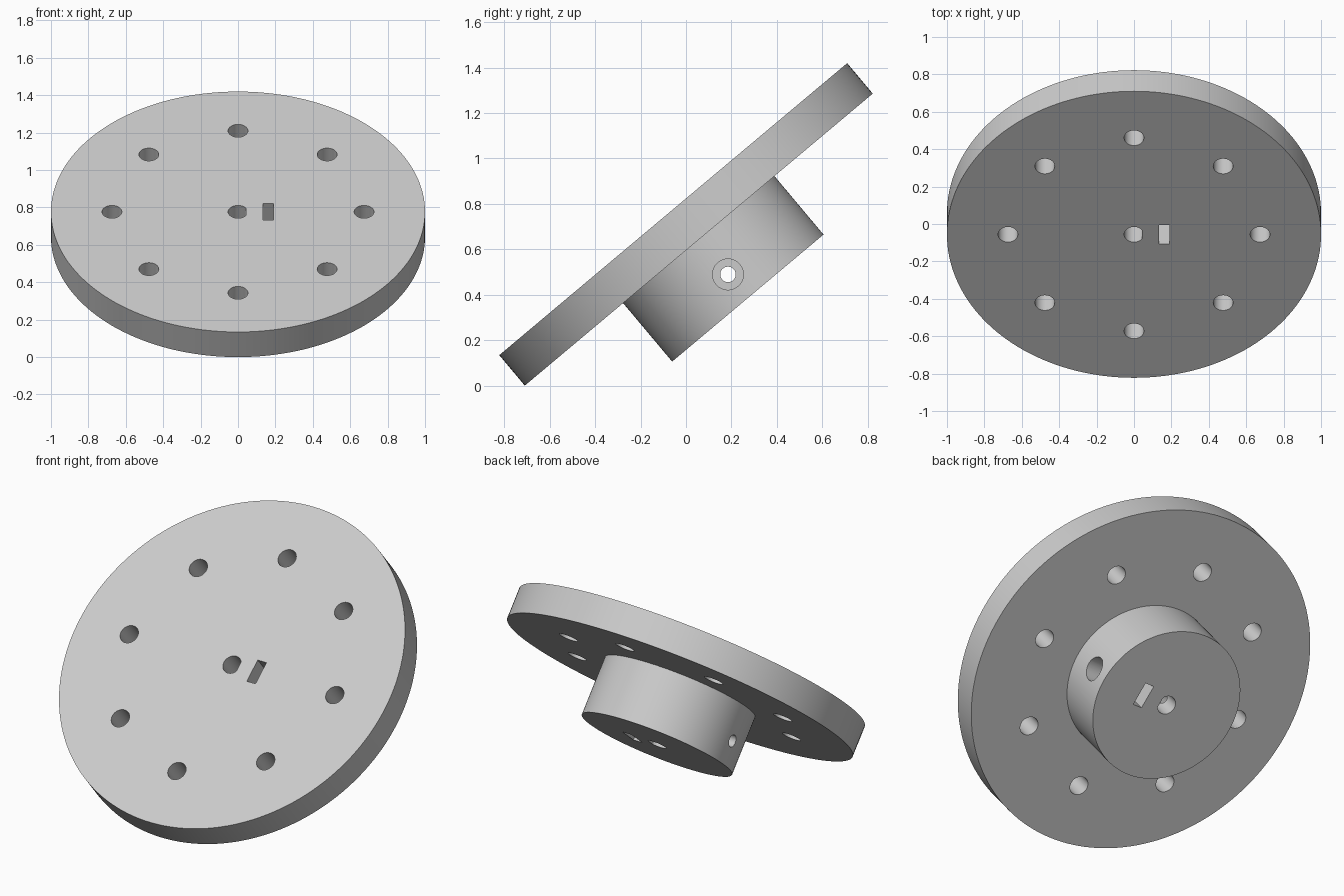
import bpy, bmesh, math
from mathutils import Matrix

if "Cube" in bpy.data.objects:
    bpy.data.objects.remove(bpy.data.objects["Cube"])

TILT = math.radians(40)
PLATE_T, HUB_H = 0.175, 0.336
BOTTOM = -(PLATE_T + HUB_H)
BORE_Z = -PLATE_T - 0.20          # height of the cross bore through the hub


def circle(r, n, cx=0.0, cy=0.0):
    return [(cx + r * math.cos(2 * math.pi * i / n),
             cy + r * math.sin(2 * math.pi * i / n)) for i in range(n)]


def stack(name, rings):
    """Solid from matching outlines at given heights, capped at both ends."""
    bm = bmesh.new()
    loops = [[bm.verts.new((x, y, z)) for x, y in pts] for pts, z in rings]
    n = len(loops[0])
    for a, b in zip(loops, loops[1:]):
        for i in range(n):
            j = (i + 1) % n
            bm.faces.new((a[i], a[j], b[j], b[i]))
    bm.faces.new(loops[0])
    bm.faces.new(loops[-1])
    bmesh.ops.recalc_face_normals(bm, faces=bm.faces)
    mesh = bpy.data.meshes.new(name)
    bm.to_mesh(mesh)
    bm.free()
    obj = bpy.data.objects.new(name, mesh)
    bpy.context.collection.objects.link(obj)
    return obj


def prism(name, outline, z0, z1):
    return stack(name, [(outline, z0), (outline, z1)])


def x_bore(name, r, x0, x1):
    obj = prism(name, circle(r, 48), x0, x1)
    obj.data.transform(Matrix.Translation((0, 0, BORE_Z)) @ Matrix.Rotation(math.pi / 2, 4, 'Y'))
    return obj


# Round plate with concentric hub underneath
wheel = stack("wheel_with_hub", [
    (circle(0.435, 160), BOTTOM), (circle(0.435, 160), -PLATE_T),
    (circle(1.0, 160), -PLATE_T), (circle(1.0, 160), 0)])

cutters = []
# Ring of eight mounting holes
for k in range(8):
    a = k * math.pi / 4
    cutters.append(prism("mount_hole", circle(0.053, 48, 0.674 * math.cos(a), 0.674 * math.sin(a)),
                         -PLATE_T - 0.1, 0.1))
# D-shaped shaft hole
d_outline = [(min(x, 0.044), y) for x, y in circle(0.053, 48)]
d_outline = [p for i, p in enumerate(d_outline)
             if p[0] < 0.044 or d_outline[i - 1][0] < 0.044
             or d_outline[(i + 1) % len(d_outline)][0] < 0.044]
cutters.append(prism("shaft_hole", d_outline, BOTTOM - 0.1, 0.1))
# Nut slot
cutters.append(prism("nut_slot", [(0.133, -0.067), (0.19, -0.067), (0.19, 0.067), (0.133, 0.067)],
                     BOTTOM - 0.1, 0.1))
# Set screw bore and its counterbore on the right side
cutters.append(x_bore("screw_bore", 0.034, -0.6, 0.6))
cutters.append(x_bore("screw_counterbore", 0.068, 0.30, 0.6))

bpy.context.view_layer.objects.active = wheel
wheel.select_set(True)
for c in cutters:
    c.hide_render = True
    mod = wheel.modifiers.new(c.name, 'BOOLEAN')
    mod.operation, mod.solver, mod.object = 'DIFFERENCE', 'EXACT', c
    bpy.ops.object.modifier_apply(modifier=mod.name)
    bpy.data.objects.remove(c)

# Tilt into place with the lowest rim point on the floor
h = PLATE_T / 2
wheel.data.transform(
    Matrix.Translation((0, -h * math.sin(TILT), math.sin(TILT) + PLATE_T * math.cos(TILT)))
    @ Matrix.Rotation(TILT, 4, 'X'))
bpy.ops.object.shade_smooth_by_angle(angle=math.radians(30))
